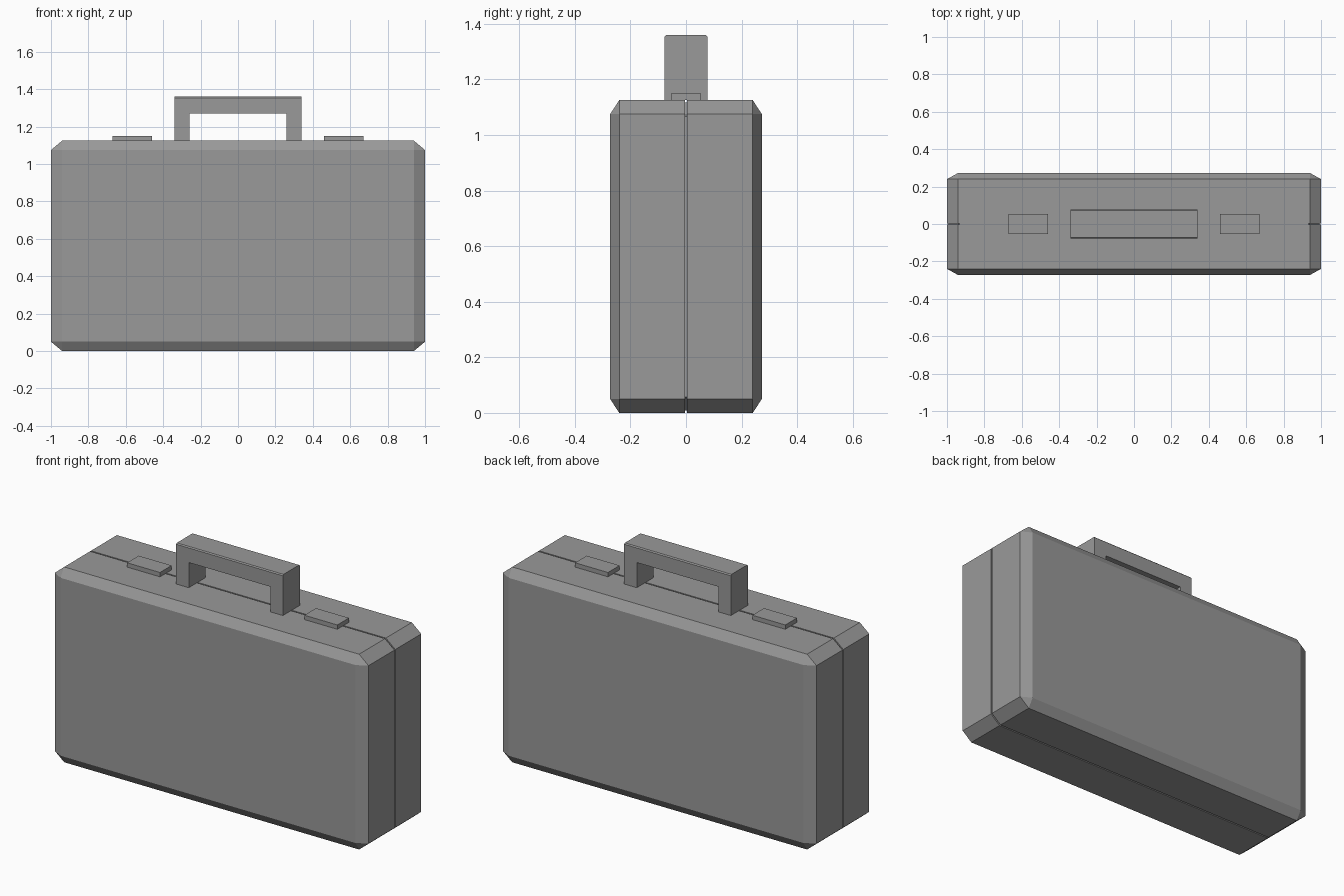
import bpy, bmesh

if "Cube" in bpy.data.objects:
    bpy.data.objects.remove(bpy.data.objects["Cube"])

H = 1.125                  # case height
CX, CY, CZ = 0.06, 0.033, 0.05   # chamfer along each axis

dark = bpy.data.materials.new("dark_grey")
dark.diffuse_color = (0.32, 0.32, 0.32, 1)
dark.use_nodes = True
dark.node_tree.nodes["Principled BSDF"].inputs["Base Color"].default_value = dark.diffuse_color


def make_object(name, bm):
    bmesh.ops.recalc_face_normals(bm, faces=bm.faces)
    mesh = bpy.data.meshes.new(name)
    bm.to_mesh(mesh)
    bm.free()
    mesh.materials.append(dark)
    ob = bpy.data.objects.new(name, mesh)
    bpy.context.collection.objects.link(ob)
    return ob


def box(name, x0, x1, y0, y1, z0, z1):
    bm = bmesh.new()
    bmesh.ops.create_cube(bm, size=1)
    for v in bm.verts:
        v.co = ((x0 + x1) / 2 + v.co.x * (x1 - x0),
                (y0 + y1) / 2 + v.co.y * (y1 - y0),
                (z0 + z1) / 2 + v.co.z * (z1 - z0))
    return make_object(name, bm)


def outline(hx, hz, cx, cz):
    """Octagon in x and z, centred on the middle of the case."""
    return [(sx * a, H / 2 + sz * b) for sx in (-1, 1) for sz in (-1, 1)
            for a, b in ((hx, hz - cz), (hx - cx, hz))]


def hull(name, points):
    bm = bmesh.new()
    for p in points:
        bm.verts.new(p)
    bmesh.ops.convex_hull(bm, input=bm.verts)
    bmesh.ops.dissolve_limit(bm, angle_limit=0.01, verts=bm.verts, edges=bm.edges)
    return make_object(name, bm)


# Two chamfered shells meeting at a thin seam
def shell(name, side):
    hx, hy, hz = 1.0, 0.273, H / 2
    rim = outline(hx, hz, CX, CZ)
    face = [(sx * (hx - CX), H / 2 + sz * (hz - CZ)) for sx in (-1, 1) for sz in (-1, 1)]
    pts = [(x, side * 0.004, z) for x, z in rim]
    pts += [(x, side * (hy - CY), z) for x, z in rim]
    pts += [(x, side * hy, z) for x, z in face]
    return hull(name, pts)


shell("front_shell", -1)
shell("back_shell", 1)

# Recessed core that closes the seam
hull("seam_core", [(x, y, z) for x, z in outline(0.992, H / 2 - 0.008, CX, CZ)
                   for y in (-0.005, 0.005)])

# Handle: bracket profile extruded in y, long top edges slightly bevelled
profile = [(-0.34, H), (-0.26, H), (-0.26, 1.27), (0.26, 1.27),
           (0.26, H), (0.34, H), (0.34, 1.36), (-0.34, 1.36)]
bm = bmesh.new()
base = bm.faces.new([bm.verts.new((x, -0.077, z)) for x, z in profile])
ext = bmesh.ops.extrude_face_region(bm, geom=[base])
bmesh.ops.translate(bm, vec=(0, 0.154, 0),
                    verts=[g for g in ext["geom"] if isinstance(g, bmesh.types.BMVert)])
top = [e for e in bm.edges if all(v.co.z > 1.35 for v in e.verts)
       and abs(e.verts[0].co.x - e.verts[1].co.x) > 0.5]
bmesh.ops.bevel(bm, geom=top, offset=0.006, segments=1, affect='EDGES')
make_object("handle", bm)

# Latches on either side of the handle
box("left_latch", -0.67, -0.46, -0.053, 0.053, H, 1.15)
box("right_latch", 0.46, 0.67, -0.053, 0.053, H, 1.15)
